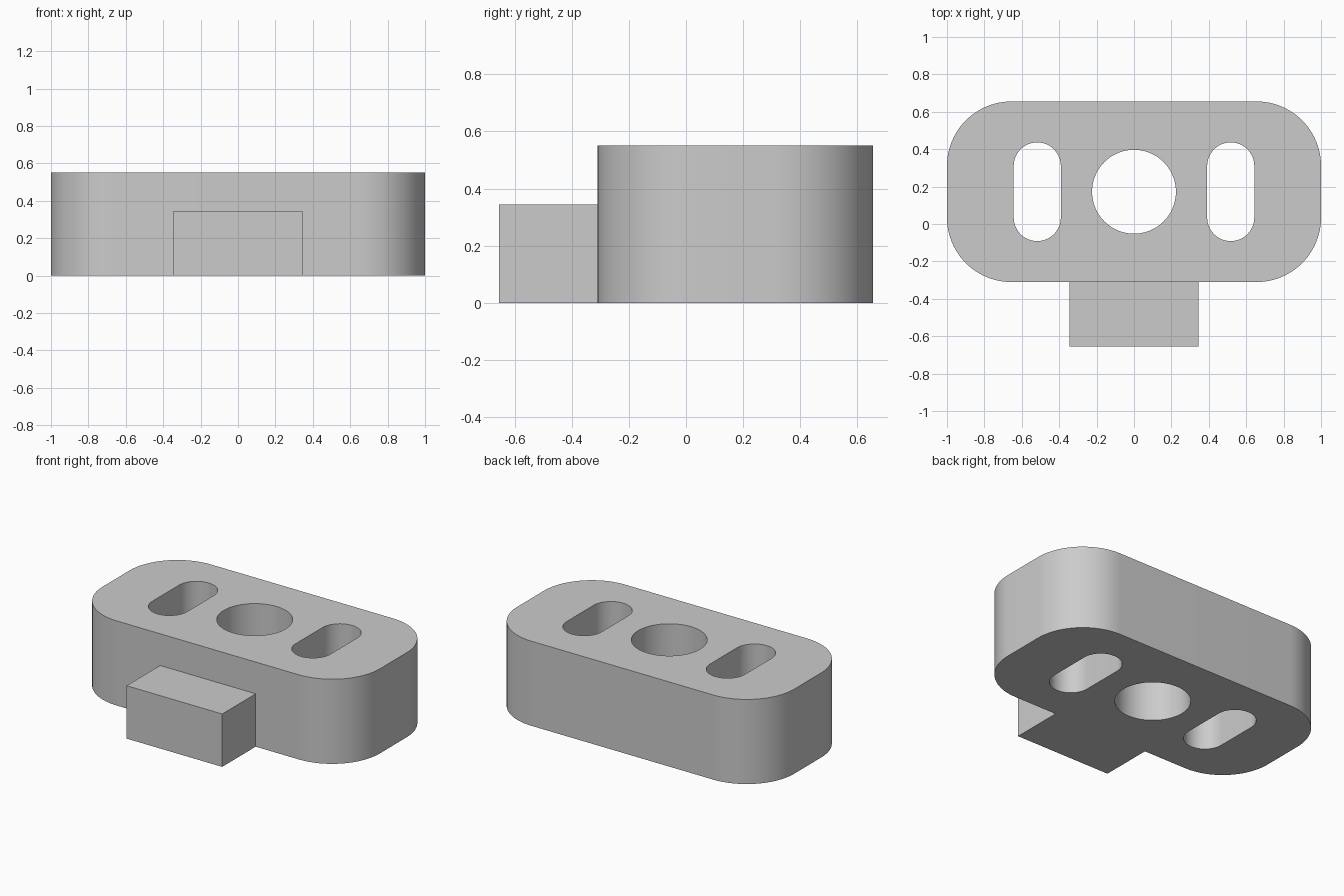
import bpy, bmesh
from math import cos, sin, pi

cube = bpy.data.objects.get("Cube")
if cube:
    bpy.data.objects.remove(cube, do_unlink=True)

U = 1 / 29              # design unit: the body is 58 units wide
BODY_Y = 5 * U          # centre of the body
HEIGHT = 16 * U

grey = bpy.data.materials.new("plain_grey")
grey.use_nodes = True
colour = (0.6, 0.6, 0.6, 1)
grey.diffuse_color = colour
grey.node_tree.nodes["Principled BSDF"].inputs["Base Color"].default_value = colour


def rounded_outline(cx, cy, half_x, half_y, radius, steps=24):
    """Rounded rectangle; becomes a slot or a circle when the radius fills it."""
    points = []
    for corner, (sx, sy) in enumerate([(1, 1), (-1, 1), (-1, -1), (1, -1)]):
        for i in range(steps + 1):
            a = (corner + i / steps) * pi / 2
            points.append((cx + sx * (half_x - radius) + radius * cos(a),
                           cy + sy * (half_y - radius) + radius * sin(a)))
    return points


def prism(name, outlines, height):
    """Extrude a filled outline, with the later outlines left as holes."""
    curve = bpy.data.curves.new(name, "CURVE")
    curve.dimensions = "2D"
    curve.fill_mode = "BOTH"
    curve.extrude = height / 2
    for points in outlines:
        spline = curve.splines.new("POLY")
        spline.points.add(len(points) - 1)
        for p, (x, y) in zip(spline.points, points):
            p.co = (x * U, y * U, 0, 1)
        spline.use_cyclic_u = True
    temp = bpy.data.objects.new(name + "_outline", curve)
    bpy.context.collection.objects.link(temp)
    bpy.context.view_layer.update()
    evaluated = temp.evaluated_get(bpy.context.evaluated_depsgraph_get())
    mesh = bpy.data.meshes.new_from_object(evaluated)
    bpy.data.objects.remove(temp, do_unlink=True)
    mesh.name = name

    # Weld caps to walls and rest the part on the floor
    bm = bmesh.new()
    bm.from_mesh(mesh)
    bmesh.ops.remove_doubles(bm, verts=bm.verts, dist=1e-5)
    bmesh.ops.translate(bm, verts=bm.verts, vec=(0, 0, height / 2))
    bmesh.ops.recalc_face_normals(bm, faces=bm.faces)
    bm.to_mesh(mesh)
    bm.free()

    mesh.materials.clear()
    mesh.materials.append(grey)
    obj = bpy.data.objects.new(name, mesh)
    bpy.context.collection.objects.link(obj)
    bpy.ops.object.select_all(action="DESELECT")
    obj.select_set(True)
    bpy.context.view_layer.objects.active = obj
    bpy.ops.object.shade_smooth_by_angle(angle=pi / 6)
    return obj


# Body with a round centre hole and a slot on each side
outlines = [rounded_outline(0, 0, 29, 14, 10), rounded_outline(0, 0, 6.5, 6.5, 6.5)]
outlines += [rounded_outline(side * 15, 0, 3.65, 7.65, 3.65) for side in (-1, 1)]
body = prism("body", outlines, HEIGHT)
body.location.y = BODY_Y

# Square tab standing out from the front
tab = prism("front_tab", [[(-10, -5), (10, -5), (10, 5), (-10, 5)]], 10 * U)
tab.location.y = -14 * U
